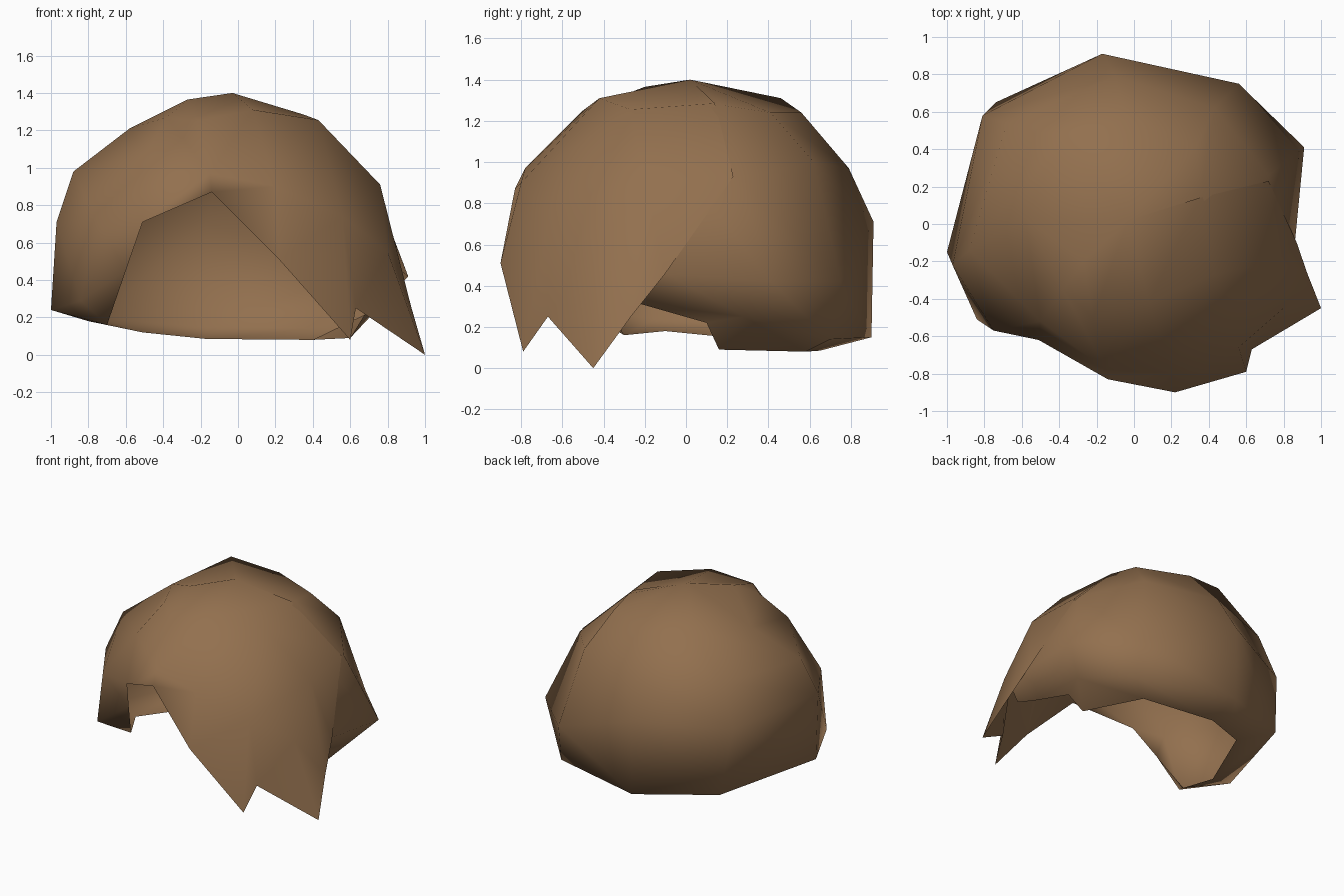
import bpy, bmesh

brown = bpy.data.materials.new("hair brown")
brown.diffuse_color = (0.29, 0.162, 0.077, 1)


def sheet(name, *grids):
    """One smooth surface through strips of points, welded where grids meet."""
    bm = bmesh.new()
    for strips in grids:
        grid = [[bm.verts.new(p) for p in s] for s in strips]
        for a, b in zip(grid, grid[1:]):
            for j in range(len(a) - 1):
                bm.faces.new((a[j], a[j + 1], b[j + 1], b[j]))
    bmesh.ops.remove_doubles(bm, verts=bm.verts[:], dist=0.001)
    me = bpy.data.meshes.new(name)
    bm.to_mesh(me)
    bm.free()
    me.materials.append(brown)
    for f in me.polygons:
        f.use_smooth = True
    ob = bpy.data.objects.new(name, me)
    bpy.context.collection.objects.link(ob)
    return ob


# Shared points: top of the parting, its left end, and the fringe's left corner
apex, part = (-.03, .02, 1.4), (-.27, -.20, 1.365)
corner, bang, brow = (-.14, -.83, .87), (-.15, -.78, .97), (-.22, -.50, 1.25)
tip = (1.0, -.45, .0)

# Front left lock, from the opening's edge to the left temple
temple = [(-.70, -.30, .16), (-.84, -.51, .29), (-.75, -.57, .71),
          (-.50, -.52, 1.06), (-.38, -.35, 1.27), part]
front = [(-.70, -.30, .16), (-.60, -.47, .45), (-.51, -.62, .71), bang, brow, part]

# Cap: locks from the left temple, round the back, to the right side.
# Each lock runs: tucked-in hem, rim, middle, upper, crown, top.
back = [
    front,
    temple,
    [(-.80, -.10, .18), (-1.0, -.15, .24), (-.97, -.22, .71), (-.88, -.14, .98), (-.58, .03, 1.21), apex],
    [(-.51, .50, .12), (-.74, .65, .20), (-.81, .58, .70), (-.68, .54, 1.0), (-.38, .46, 1.31), apex],
    [(-.17, .65, .085), (-.17, .90, .15), (-.17, .91, .71), (-.10, .79, .97), (-.04, .56, 1.24), apex],
    [(.40, .58, .08), (.57, .70, .14), (.56, .75, .42), (.43, .62, 1.0), (.33, .41, 1.24), apex],
    [(.60, .16, .09), (.75, .28, .25), (.91, .41, .42), (.72, .26, .92), (.36, .18, 1.275), apex],
    [(.68, .10, .22), (.70, -.20, .31), (.86, -.10, .46), (.73, .05, .88), (.42, -.06, 1.23), apex],
]

# Side lock that carries the cap on beneath the fringe
side = [
    [(.68, .10, .22), (.70, -.20, .31), (.86, -.10, .46), (.73, .05, .88)],
    [(.70, -.25, .32), (.74, -.38, .35), (.885, -.27, .36), (.74, -.20, .86)],
]

# Fringe: swept over the right side, from the parting down to two points
fringe = [
    [corner, (.22, -.90, .51), (.60, -.79, .08), (.63, -.67, .25), tip],
    [bang, (.20, -.80, .90), (.56, -.66, .74), (.80, -.45, .55), tip],
    [brow, (.08, -.42, 1.31), (.43, -.27, 1.255), (.76, -.20, .91), (.925, -.26, .26)],
    [part, apex, (.35, .14, 1.285), (.72, .23, .93), (.87, -.10, .46)],
]
# Small web closing the opening's upper left corner
web = [[(-.51, -.62, .71), bang], [corner, bang]]
sheet("swept_hair", back, side, fringe, [w[::-1] for w in web][::-1])
